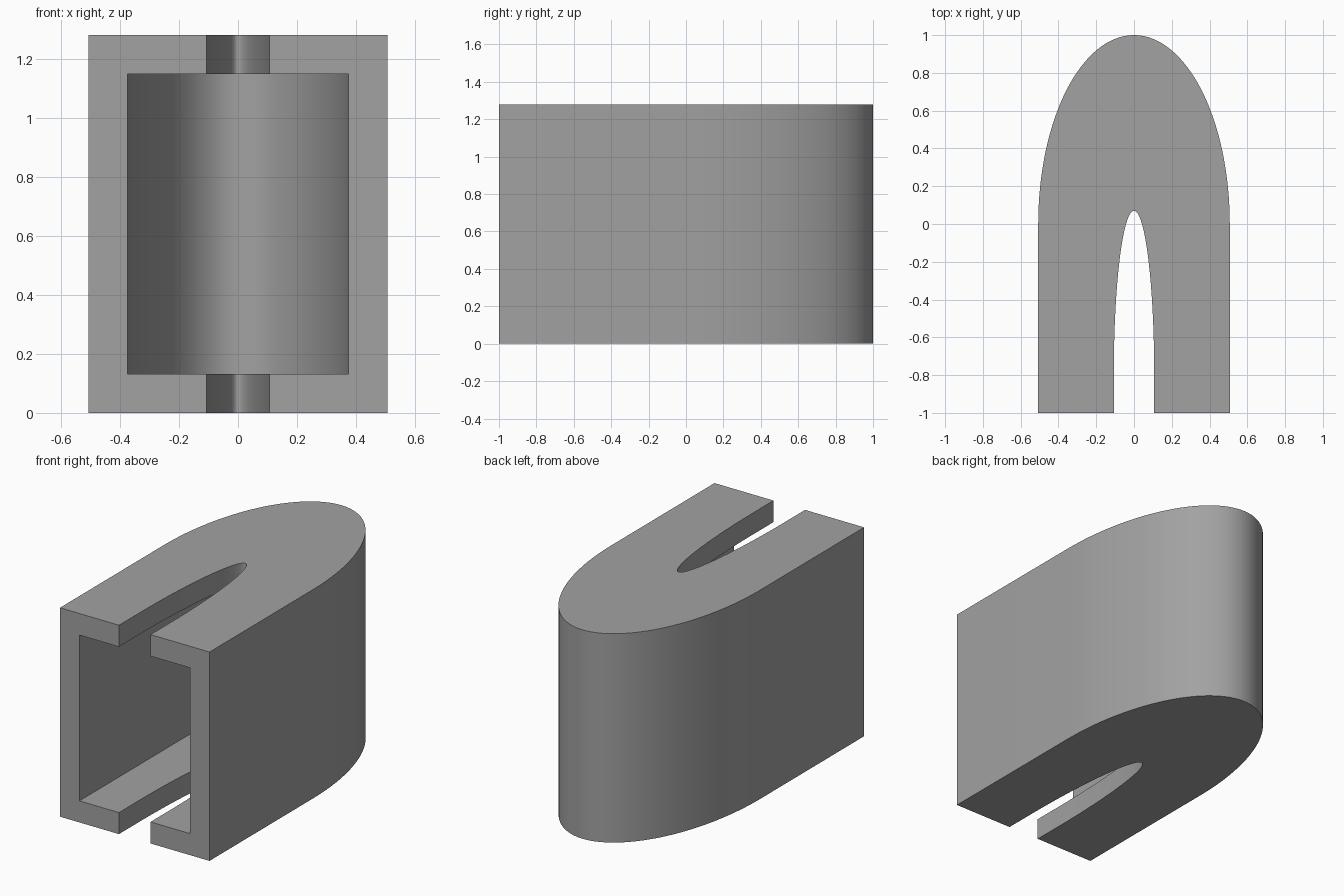
import bpy, bmesh, math

if "Cube" in bpy.data.objects:
    bpy.data.objects.remove(bpy.data.objects["Cube"])

HEIGHT = 1.28
WALL = 0.132

grey = bpy.data.materials.new("plain grey")
grey.diffuse_color = (0.36, 0.36, 0.36, 1)
grey.use_nodes = True
grey.node_tree.nodes["Principled BSDF"].inputs["Base Color"].default_value = grey.diffuse_color


def arch_prism(name, half_width, centre_y, length, front_y, z0, z1, steps=64):
    """Straight-sided arch with a half-ellipse end, extruded upward."""
    outline = [(half_width, front_y)]
    for i in range(steps + 1):
        a = math.pi * i / steps
        outline.append((half_width * math.cos(a), centre_y + length * math.sin(a)))
    outline.append((-half_width, front_y))
    bm = bmesh.new()
    base = bm.faces.new([bm.verts.new((x, y, z0)) for x, y in outline])
    top = bmesh.ops.extrude_face_region(bm, geom=[base])["geom"]
    bmesh.ops.translate(bm, vec=(0, 0, z1 - z0),
                        verts=[v for v in top if isinstance(v, bmesh.types.BMVert)])
    bmesh.ops.recalc_face_normals(bm, faces=bm.faces)
    mesh = bpy.data.meshes.new(name)
    bm.to_mesh(mesh)
    bm.free()
    mesh.materials.append(grey)
    obj = bpy.data.objects.new(name, mesh)
    bpy.context.collection.objects.link(obj)
    return obj


# Outer body of the housing
housing = arch_prism("housing", 0.507, 0.0, 1.0, -1.0, 0, HEIGHT)

# Hollow inside and the slot through both flanges
cavity = arch_prism("cavity_cutter", 0.507 - WALL, 0.0, 1.0 - WALL, -1.2,
                    WALL, HEIGHT - WALL)
slot = arch_prism("slot_cutter", 0.107, -0.8, 0.87, -1.3, -0.2, HEIGHT + 0.2)

bpy.context.view_layer.objects.active = housing
housing.select_set(True)
for cutter in (cavity, slot):
    mod = housing.modifiers.new(cutter.name, "BOOLEAN")
    mod.operation = "DIFFERENCE"
    mod.solver = "EXACT"
    mod.object = cutter
    bpy.ops.object.modifier_apply(modifier=mod.name)
    bpy.data.objects.remove(cutter)

# Smooth curved walls, crisp rims
bpy.ops.object.shade_smooth_by_angle(angle=math.radians(30))
